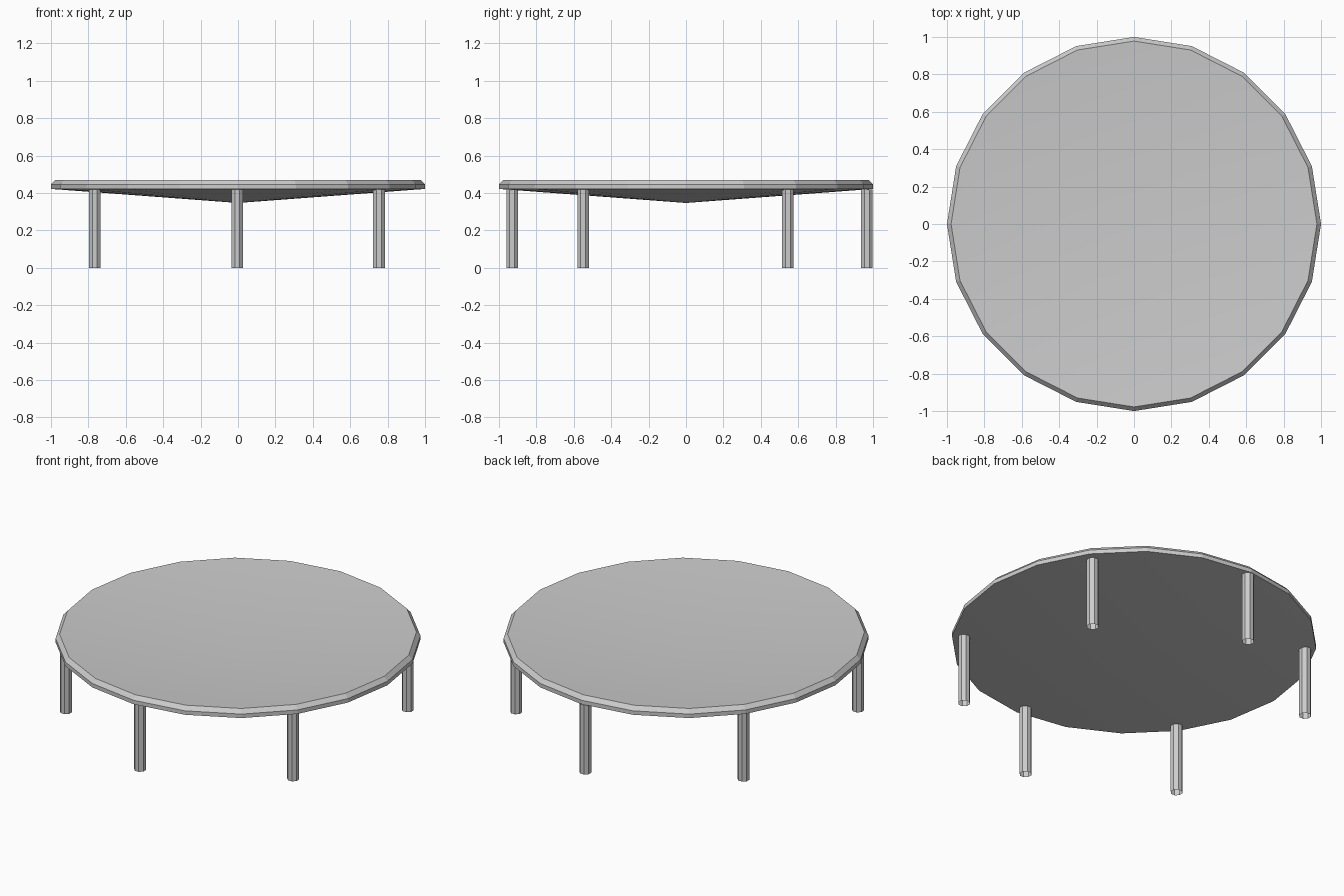
import bpy
import math

if "Cube" in bpy.data.objects:
    bpy.data.objects.remove(bpy.data.objects["Cube"])

SIDES = 20


def ring(radius, z, sides, cx=0.0, cy=0.0, turn=0.0):
    return [(cx + radius * math.cos(turn + 2 * math.pi * i / sides),
             cy + radius * math.sin(turn + 2 * math.pi * i / sides), z)
            for i in range(sides)]


def band(lower, upper, n):
    return [(lower + i, lower + (i + 1) % n, upper + (i + 1) % n, upper + i)
            for i in range(n)]


def add_mesh(name, verts, faces):
    mesh = bpy.data.meshes.new(name)
    mesh.from_pydata(verts, [], faces)
    mesh.update()
    obj = bpy.data.objects.new(name, mesh)
    bpy.context.collection.objects.link(obj)
    return obj


# Round top: shallow dished surface, bevelled edge, short rim, conical underside
verts = ring(1.0, 0.422, SIDES) + ring(1.0, 0.446, SIDES) + ring(0.978, 0.47, SIDES)
under = len(verts)
verts += [(0, 0, 0.347), (0, 0, 0.395)]
faces = band(0, SIDES, SIDES) + band(SIDES, 2 * SIDES, SIDES)
rim_count = len(faces)
for i in range(SIDES):
    j = (i + 1) % SIDES
    faces += [(under, j, i), (under + 1, 2 * SIDES + i, 2 * SIDES + j)]
top = add_mesh("table_top", verts, faces)

# Dish and underside are smooth, the rim stays faceted
for face in top.data.polygons:
    face.use_smooth = face.index >= rim_count
for edge in top.data.edges:
    edge.use_edge_sharp = max(edge.vertices) < under

# Six open octagonal tube legs tucked under the rim
leg_spots = {
    "front_leg": (-0.004, -0.93),
    "front_right_leg": (0.754, -0.55),
    "back_right_leg": (0.754, 0.545),
    "back_leg": (-0.004, 0.967),
    "back_left_leg": (-0.766, 0.545),
    "front_left_leg": (-0.766, -0.55),
}
for name, (x, y) in leg_spots.items():
    r = 0.031 / math.cos(math.pi / 8)
    leg = ring(r, 0.0, 8, x, y, math.pi / 8) + ring(r, 0.42, 8, x, y, math.pi / 8)
    add_mesh(name, leg, band(0, 8, 8))
